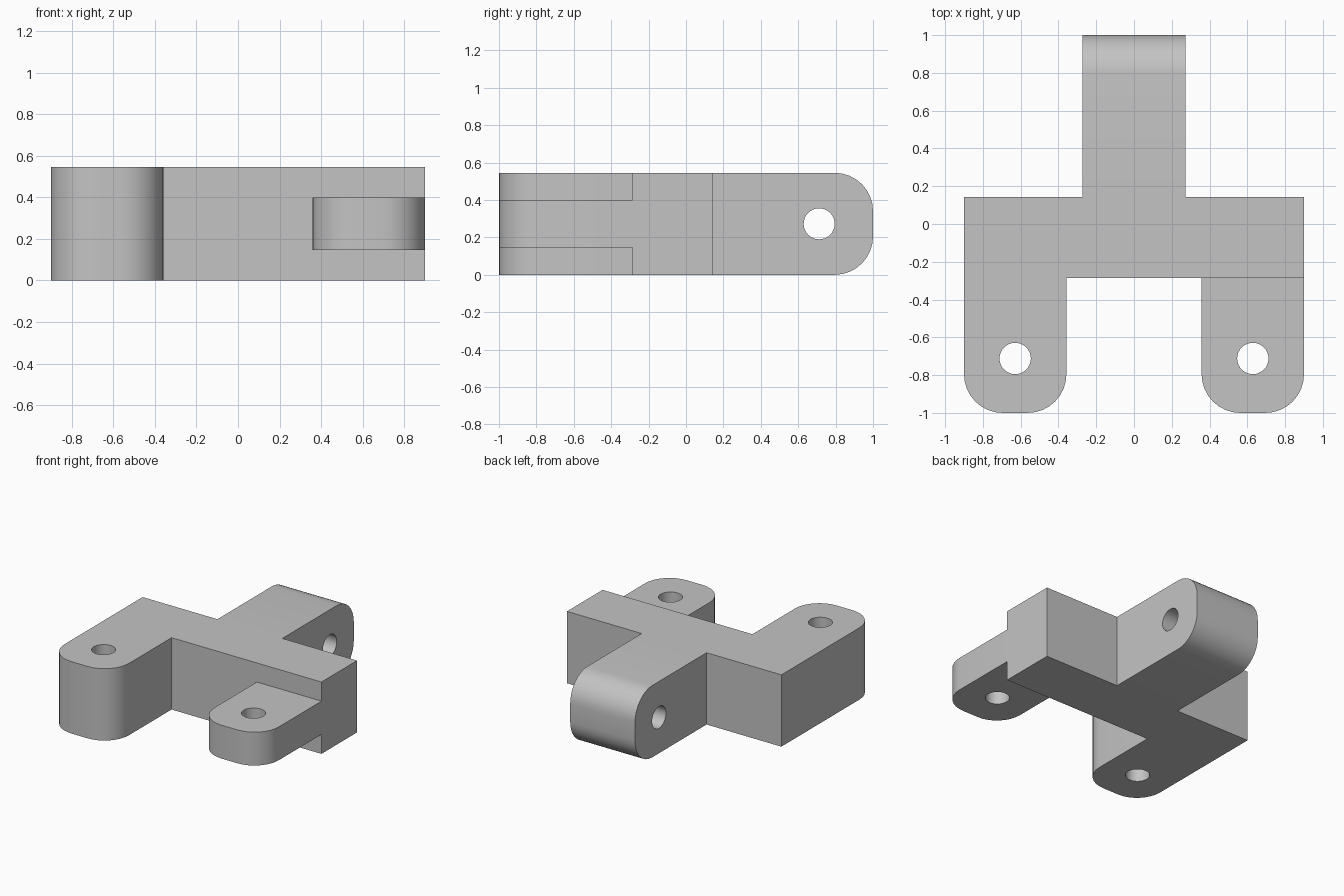
import bpy
import bmesh
from math import pi, radians
from mathutils import Matrix

if "Cube" in bpy.data.objects:
    bpy.data.objects.remove(bpy.data.objects["Cube"])

HEIGHT = 0.545
BAR_FRONT, BAR_BACK = -0.285, 0.142
ROUND = 0.205      # corner radius of the arm, lug and tongue ends
HOLE = 0.083       # pin hole radius
PIN_Y = 0.712      # distance of every pin hole from the middle

grey = bpy.data.materials.new("plain_grey")
grey.use_nodes = True
grey.diffuse_color = (0.55, 0.55, 0.55, 1)
grey.node_tree.nodes["Principled BSDF"].inputs["Base Color"].default_value = grey.diffuse_color


def prism(name, outline, z0, z1, rounded):
    """Extrude an outline from z0 to z1 and round the edges picked by the rule."""
    bm = bmesh.new()
    base = bm.faces.new([bm.verts.new((x, y, z0)) for x, y in outline])
    top = bmesh.ops.extrude_face_region(bm, geom=[base])["geom"]
    verts = [v for v in top if isinstance(v, bmesh.types.BMVert)]
    bmesh.ops.translate(bm, verts=verts, vec=(0, 0, z1 - z0))
    bmesh.ops.recalc_face_normals(bm, faces=bm.faces)
    edges = [e for e in bm.edges if rounded(e.verts[0].co, e.verts[1].co)]
    bmesh.ops.bevel(bm, geom=edges, offset=ROUND, segments=8, profile=0.5, affect='EDGES')
    return add_object(name, bm)


def add_object(name, bm):
    mesh = bpy.data.meshes.new(name)
    bm.to_mesh(mesh)
    bm.free()
    mesh.materials.append(grey)
    obj = bpy.data.objects.new(name, mesh)
    bpy.context.collection.objects.link(obj)
    return obj


def pin(location, turn):
    bm = bmesh.new()
    matrix = Matrix.Translation(location) @ Matrix.Rotation(turn, 4, 'Y')
    bmesh.ops.create_cone(bm, cap_ends=True, segments=32, radius1=HOLE, radius2=HOLE,
                          depth=1.2, matrix=matrix)
    return add_object("pin_cutter", bm)


def combine(target, other, operation):
    """Apply a boolean and remove the helper."""
    mod = target.modifiers.new("boolean", 'BOOLEAN')
    mod.operation, mod.object, mod.solver = operation, other, 'EXACT'
    bpy.context.view_layer.objects.active = target
    bpy.ops.object.modifier_apply(modifier=mod.name)
    bpy.data.objects.remove(other)


def front_corner(a, b):
    return min(-a.y, -b.y) > 0.99 and abs(a.z - b.z) > 0.1


def back_corner(a, b):
    return min(a.y, b.y) > 0.99 and abs(a.x - b.x) > 0.1


# Cross bar with the full-height arm on the right and the tongue at the back
outline = [(-0.9, -1), (-0.358, -1), (-0.358, BAR_FRONT), (0.9, BAR_FRONT),
           (0.9, BAR_BACK), (0.272, BAR_BACK), (0.272, 1), (-0.272, 1),
           (-0.272, BAR_BACK), (-0.9, BAR_BACK)]
body = prism("hinge_bracket", outline, 0, HEIGHT,
             lambda a, b: front_corner(a, b) or back_corner(a, b))

# Thin lug on the left
lug = prism("thin_lug", [(0.358, -1), (0.9, -1), (0.9, -0.1), (0.358, -0.1)],
            0.147, 0.4, front_corner)
combine(body, lug, 'UNION')

# Pin holes: two upright at the front, one sideways through the tongue
for location, turn in (((-0.629, -PIN_Y, HEIGHT / 2), 0),
                       ((0.629, -PIN_Y, HEIGHT / 2), 0),
                       ((0, PIN_Y, HEIGHT / 2), pi / 2)):
    combine(body, pin(location, turn), 'DIFFERENCE')

# Smooth the curved faces, keep the edges sharp
for obj in bpy.context.selected_objects:
    obj.select_set(False)
body.select_set(True)
bpy.context.view_layer.objects.active = body
bpy.ops.object.shade_smooth_by_angle(angle=radians(30))
